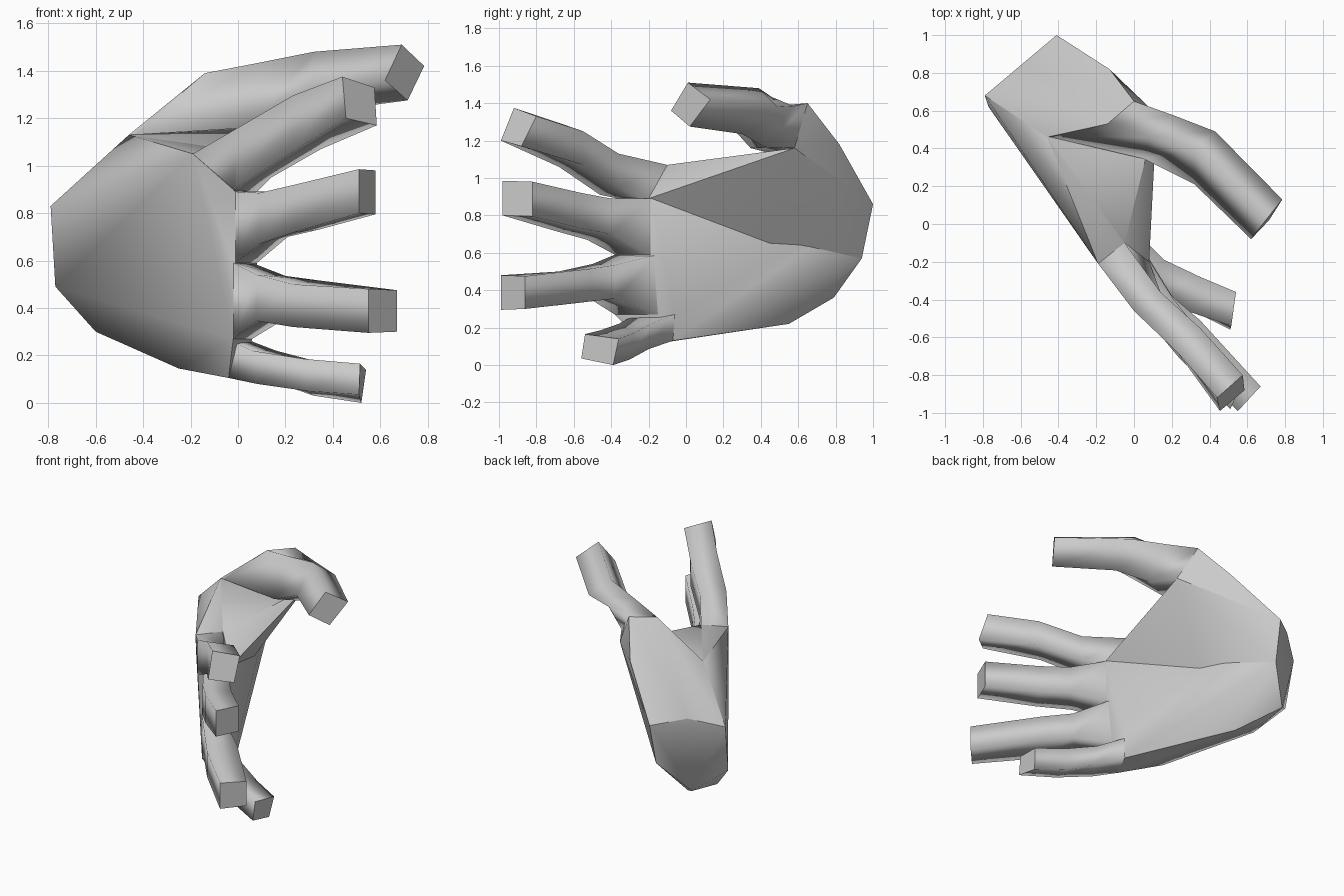
import bpy, bmesh

if "Cube" in bpy.data.objects:
    bpy.data.objects.remove(bpy.data.objects["Cube"])


def finish(name, bm, angle):
    bmesh.ops.recalc_face_normals(bm, faces=bm.faces)
    me = bpy.data.meshes.new(name)
    bm.to_mesh(me)
    bm.free()
    ob = bpy.data.objects.new(name, me)
    bpy.context.collection.objects.link(ob)
    bpy.ops.object.select_all(action='DESELECT')
    ob.select_set(True)
    bpy.context.view_layer.objects.active = ob
    bpy.ops.object.shade_smooth_by_angle(angle=angle, keep_sharp_edges=True)


def hull(name, points):
    bm = bmesh.new()
    for p in points:
        bm.verts.new(p)
    bmesh.ops.remove_doubles(bm, verts=bm.verts, dist=0.001)
    res = bmesh.ops.convex_hull(bm, input=bm.verts)
    junk = {v for v in res['geom_interior'] + res['geom_unused'] if isinstance(v, bmesh.types.BMVert)}
    bmesh.ops.delete(bm, geom=list(junk), context='VERTS')
    finish(name, bm, 0.8)


def loft(name, rings):
    """Four-sided tube through the rings: soft sides, crisp end caps."""
    bm = bmesh.new()
    vs = [[bm.verts.new(p) for p in r] for r in rings]
    for a, b in zip(vs, vs[1:]):
        for i in range(4):
            j = (i + 1) % 4
            bm.faces.new((a[i], a[j], b[j], b[i]))
    for end in (vs[0], vs[-1]):
        for e in bm.faces.new(end).edges:
            e.smooth = False
    finish(name, bm, 2.2)


def section(outer, inner, zo, zi):
    """Four-sided finger section: back-of-hand edge, palm edge, (top, bottom) heights of each."""
    return [(*outer, zo[0]), (*inner, zi[0]), (*inner, zi[1]), (*outer, zo[1])]


# Finger sections from knuckle to tip
index = [
    [(-.19, -.21, 1.05), (-.05, -.10, 1.07), (.08, -.20, .89), (-.02, -.36, .89)],
    section((.0, -.46), (.14, -.36), (1.16, .91), (1.13, .95)),
    section((.23, -.68), (.35, -.55), (1.295, 1.06), (1.25, 1.07)),
    [(.44, -.92, 1.375), (.575, -.80, 1.33), (.585, -.88, 1.17), (.455, -.99, 1.20)],
]
middle = [
    section((-.01, -.38), (.08, -.19), (.89, .59), (.89, .59)),
    section((.09, -.53), (.21, -.40), (.885, .67), (.89, .70)),
    section((.24, -.71), (.34, -.56), (.92, .72), (.92, .73)),
    section((.51, -.98), (.58, -.82), (.985, .80), (.98, .795)),
]
ring = [
    section((-.02, -.38), (.06, -.15), (.59, .27), (.59, .27)),
    section((.08, -.50), (.20, -.38), (.54, .345), (.535, .355)),
    section((.23, -.68), (.35, -.51), (.50, .32), (.515, .34)),
    section((.55, -.99), (.67, -.86), (.48, .295), (.475, .30)),
]
pinky = [
    [(-.05, -.27, .27), (.03, -.06, .27), (.02, -.07, .13), (-.04, -.22, .105)],
    [(.06, -.36, .22), (.16, -.19, .22), (.16, -.20, .085), (.08, -.32, .08)],
    [(.28, -.46, .185), (.35, -.28, .17), (.32, -.30, .03), (.29, -.45, .05)],
    [(.515, -.54, .165), (.54, -.36, .14), (.52, -.39, .0), (.51, -.56, .035)],
]
for name, rings in (("index", index), ("middle", middle), ("ring", ring), ("pinky", pinky)):
    loft(name + "_finger", rings)

# Palm slab: wrist cap, heel of the hand and the knuckle sections
wrist = [(-.79, .68, .83), (-.60, .84, .90), (-.41, 1.0, .86),
         (-.42, .94, .57), (-.60, .79, .36), (-.77, .62, .49)]
web_back, web_front = (-.46, .46, 1.13), (.12, .58, 1.16)
heel = [(-.60, .50, .30), (-.25, .0, .145), (-.40, .55, .22), (-.08, .12, .2)]
hull("palm", wrist + [web_back] + heel + index[0] + middle[0] + ring[0] + pinky[0])

# Thumb web: wedge from the palm centre up to the flat triangle beside the thumb
hull("thumb_web", wrist[:4] + [web_back, web_front, (-.20, .44, .62)] + index[0][:3])

# Thumb mound rising from the wrist
thumb_root = [(-.14, .53, 1.39), (.0, .65, 1.40), web_front, (-.44, .46, 1.13)]
hull("thumb_mound", wrist[:3] + [web_back] + thumb_root + [(-.13, .82, 1.18)])

# Thumb
loft("thumb", [
    thumb_root,
    [(.08, .46, 1.432), (.21, .575, 1.385), (.22, .42, 1.165), (.05, .345, 1.16)],
    [(.32, .39, 1.48), (.43, .49, 1.38), (.41, .30, 1.235), (.32, .21, 1.31)],
    [(.69, .01, 1.51), (.785, .13, 1.42), (.715, .02, 1.275), (.62, -.08, 1.36)],
])
